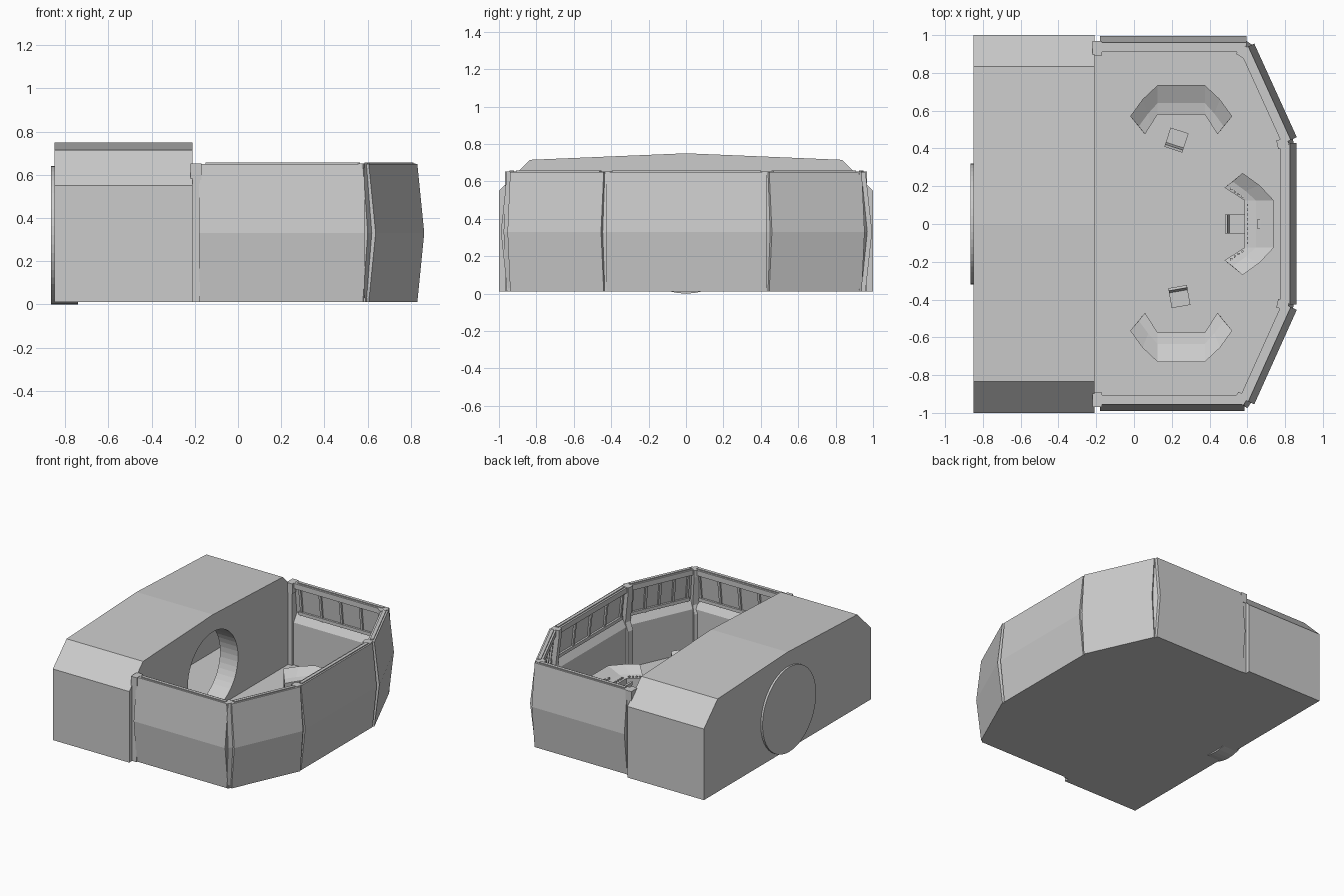
import bpy, bmesh, math
from mathutils import Vector, Matrix

if "Cube" in bpy.data.objects:
    bpy.data.objects.remove(bpy.data.objects["Cube"])

grey = bpy.data.materials.new("hull_grey")
grey.use_nodes = True
grey.diffuse_color = (0.6, 0.6, 0.6, 1)
grey.node_tree.nodes["Principled BSDF"].inputs["Base Color"].default_value = (0.6, 0.6, 0.6, 1)


def finish(name, bm):
    bmesh.ops.recalc_face_normals(bm, faces=bm.faces)
    mesh = bpy.data.meshes.new(name)
    bm.to_mesh(mesh)
    bm.free()
    mesh.materials.append(grey)
    obj = bpy.data.objects.new(name, mesh)
    bpy.context.collection.objects.link(obj)
    return obj


def loft(name, rings):
    """Join closed rings of equal length and cap both ends."""
    bm = bmesh.new()
    loops = [[bm.verts.new(p) for p in ring] for ring in rings]
    n = len(loops[0])
    for a, b in zip(loops, loops[1:]):
        for i in range(n):
            j = (i + 1) % n
            bm.faces.new((a[i], a[j], b[j], b[i]))
    bm.faces.new(loops[0])
    bm.faces.new(loops[-1])
    return finish(name, bm)


def box(name, centre, size, matrix=Matrix()):
    bm = bmesh.new()
    bmesh.ops.create_cube(bm, size=1, matrix=matrix @ Matrix.Translation(centre) @ Matrix.Diagonal((*size, 1)))
    return finish(name, bm)


def disc(name, x0, x1, radius):
    ring = [(radius * math.cos(t * math.tau / 48), 0.32 + radius * math.sin(t * math.tau / 48)) for t in range(48)]
    return loft(name, [[(x, y, z) for y, z in ring] for x in (x0, x1)])


def cut(target, cutter):
    mod = target.modifiers.new("cut", "BOOLEAN")
    mod.operation = "DIFFERENCE"
    mod.solver = "EXACT"
    mod.object = cutter
    bpy.context.view_layer.objects.active = target
    bpy.ops.object.modifier_apply(modifier=mod.name)
    bpy.data.objects.remove(cutter)


# Rear corridor block, hollow, with a round doorway into the room
half = [(-1, 0.012), (-1, 0.55), (-0.835, 0.715)]
outline = half + [(0, 0.75)] + [(-y, z) for y, z in reversed(half)]
block = loft("corridor_block", [[(x, y, z) for y, z in outline] for x in (-0.85, -0.21)])
cut(block, box("cavity", (-0.555, 0, 0.335), (0.39, 1.8, 0.61)))
cut(block, disc("doorway", -0.5, -0.1, 0.3))
disc("outer_door", -0.865, -0.74, 0.32)

# Room floor
plan = [(-0.215, -0.95), (0.59, -0.95), (0.82, -0.43)]
plan += [(x, -y) for x, y in reversed(plan)]
loft("room_floor", [[(x, y, z) for x, y in plan] for z in (0.012, 0.03)])

# Wall section as (offset outward, height): bulged outside, windows and sill inside
wall_section = [(0, 0.012), (0.035, 0.33), (0, 0.65), (-0.05, 0.65), (-0.05, 0.61),
                (-0.025, 0.60), (-0.005, 0.41), (-0.045, 0.35), (-0.045, 0.012)]
post_section = [(-0.005, 0.014), (0.022, 0.33), (-0.005, 0.652), (-0.065, 0.652),
                (-0.065, 0.60), (-0.04, 0.38), (-0.065, 0.32), (-0.065, 0.014)]
mullion_section = [(-0.02, 0.605), (0, 0.41), (-0.015, 0.40), (-0.04, 0.605)]
rail_section = [(-0.012, 0.645), (-0.012, 0.657), (-0.036, 0.657), (-0.036, 0.645)]
bar_section = [(0.0, 0.43), (0.0, 0.405), (-0.022, 0.405), (-0.022, 0.43)]


def run(name, section, p0, p1, start, end):
    """Sweep a section along part of a wall line, from start to end in length."""
    p0, p1 = Vector(p0), Vector(p1)
    d = (p1 - p0).normalized()
    out = Vector((d.y, -d.x))
    rings = []
    for s in (start, end):
        base = p0 + d * s
        rings.append([(*(base + out * o), z) for o, z in section])
    return loft(name, rings)


def wall(name, p0, p1):
    length = (Vector(p1) - Vector(p0)).length
    run(name + "_panel", wall_section, p0, p1, 0, length)
    run(name + "_top_rail", rail_section, p0, p1, 0.03, length - 0.03)
    run(name + "_window_sill", bar_section, p0, p1, 0.03, length - 0.03)
    for i in range(5):
        s = 0.05 + i * (length - 0.1) / 4
        run(name + "_mullion", mullion_section, p0, p1, s - 0.009, s + 0.009)


def post(name, point, angle):
    d = Vector((math.cos(angle), math.sin(angle)))
    p = Vector(point)
    run(name, post_section, p - d * 0.024, p + d * 0.024, 0, 0.048)


wall("front_wall", (-0.18, -0.955), (0.585, -0.955))
wall("front_corner_wall", (0.605, -0.94), (0.83, -0.44))
wall("left_wall", (0.825, -0.425), (0.825, 0.43))
wall("back_corner_wall", (0.83, 0.445), (0.605, 0.94))
wall("back_wall", (0.595, 0.96), (-0.18, 0.96))

# Corner posts, plus square end posts against the block
for side in (-1, 1):
    post("outer_corner_post", (0.595, side * 0.943), math.pi / 2 - side * math.radians(-33) if side < 0
         else math.pi / 2 + math.radians(57))
    post("inner_corner_post", (0.822, side * 0.433), math.pi / 2 + side * math.radians(12))
    box("end_post", (-0.193, side * 0.932, 0.33), (0.034, 0.066, 0.636))
    box("end_post_cap", (-0.195, side * 0.93, 0.614), (0.05, 0.075, 0.075))

# Consoles: stations of (outer, middle, inner) plan points, seat side along +y
stations = [((0.27, 0.165), (0.225, 0.218), (0.192, 0.26)),
            ((0.205, 0.075), (0.175, 0.15), (0.16, 0.21)),
            ((0.125, 0), (0.125, 0.095), (0.125, 0.155))]
stations = [[(-x, y) for x, y in s] for s in stations] + stations[::-1]


def console(name, place):
    rings = []
    for outer, middle, inner in stations:
        ring = [(*outer, 0.012), (*outer, 0.175), (*middle, 0.13), (*inner, 0.12), (*inner, 0.012)]
        rings.append([place @ Vector(p) for p in ring])
    return loft(name, rings)


def chair(name, x, y, turn):
    """Chair whose backrest lies on its local +y side."""
    m = Matrix.Translation((x, y, 0)) @ Matrix.Rotation(math.radians(turn), 4, "Z")
    box(name + "_base", (0, 0, 0.04), (0.05, 0.05, 0.05), m)
    box(name + "_seat", (0, -0.01, 0.075), (0.1, 0.085, 0.025), m)
    lean = m @ Matrix.Translation((0, 0.04, 0.11)) @ Matrix.Rotation(math.radians(-10), 4, "X")
    box(name + "_backrest", (0, 0, 0), (0.1, 0.014, 0.085), lean)


def placed(x, y, turn):
    return Matrix.Translation((x, y, 0)) @ Matrix.Rotation(math.radians(turn), 4, "Z")


console("back_console", placed(0.25, 0.735, 180))
console("front_console", placed(0.25, -0.73, 0))
helm = placed(0.74, 0, 90)
console("helm_console", helm)
chair("back_chair", 0.225, 0.445, 162)
chair("front_chair", 0.24, -0.385, 10)
chair("helm_chair", 0.535, 0, 90)

# Helm buttons and lever
for i in range(9):
    box("helm_button", (-0.1 + i * 0.025, 0.136, 0.126), (0.012, 0.012, 0.01), helm)
for side in (-1, 1):
    for i in range(4):
        box("helm_side_button", (side * (0.145 + i * 0.014), 0.165 + i * 0.02, 0.126), (0.012, 0.012, 0.012), helm)
box("helm_lever", (0, 0.08, 0.142), (0.045, 0.018, 0.014), helm)
